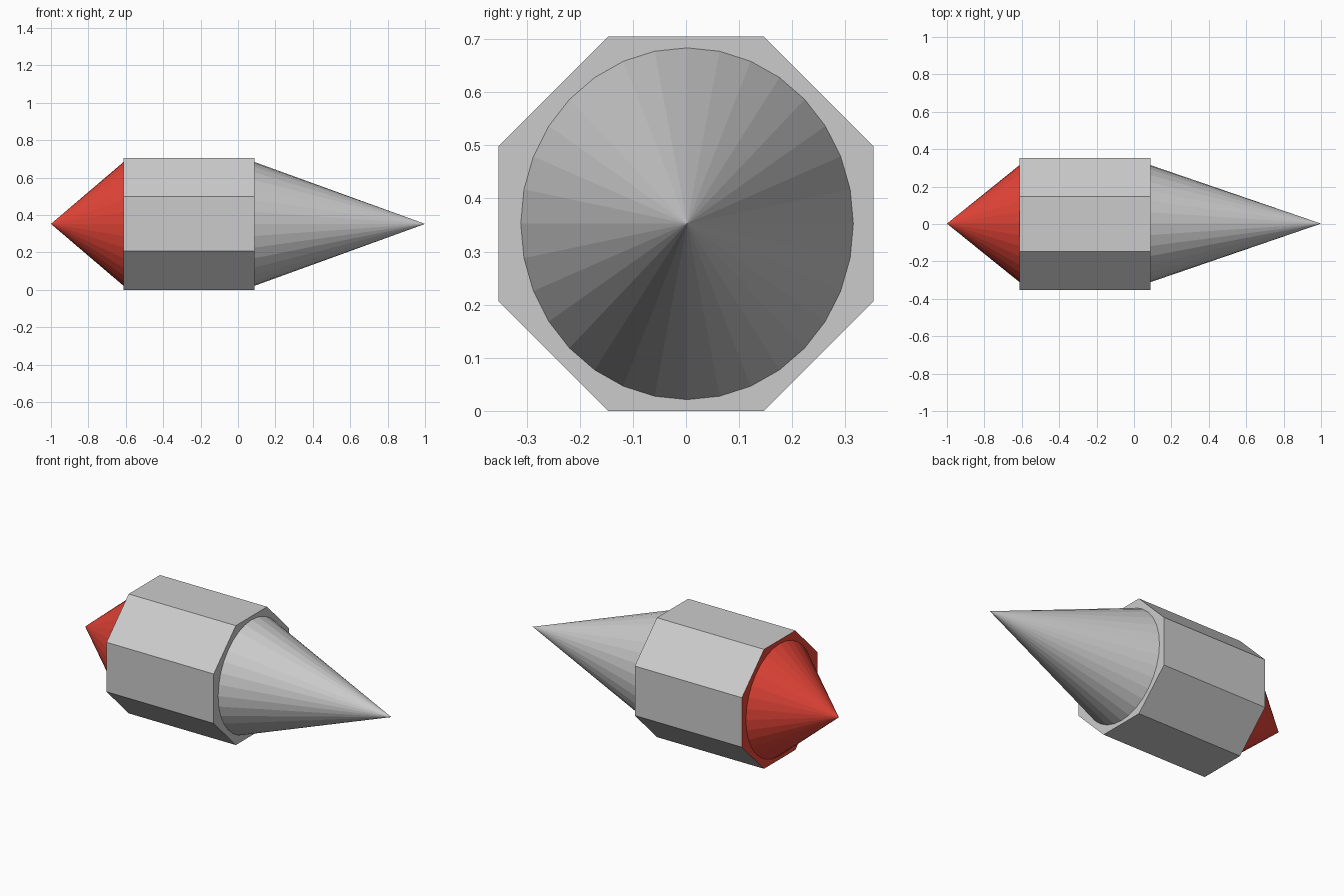
import bpy, bmesh, math
from mathutils import Matrix

if "Cube" in bpy.data.objects:
    bpy.data.objects.remove(bpy.data.objects["Cube"])

MID_Z = 0.3525
X_TAIL, X_NOSE = -0.612, 0.088

red = bpy.data.materials.new("red")
red.diffuse_color = (0.8, 0.06, 0.04, 1)
red.use_nodes = True
red.node_tree.nodes["Principled BSDF"].inputs["Base Color"].default_value = red.diffuse_color
grey = bpy.data.materials.new("grey")
grey.diffuse_color = (0.8, 0.8, 0.8, 1)
grey.use_nodes = True
grey.node_tree.nodes["Principled BSDF"].inputs["Base Color"].default_value = grey.diffuse_color


def frustum(name, sides, r_y, r_z, x_base, x_end, taper, turn, caps, mats, y=0):
    """Flat-faced solid along x, from x_base to x_end, with an elliptical section."""
    bm = bmesh.new()
    n = sides
    angles = [turn + 2 * math.pi * i / n for i in range(n)]
    base = [bm.verts.new((x_base, y + r_y * math.cos(a), MID_Z + r_z * math.sin(a))) for a in angles]
    if taper:
        tip = bm.verts.new((x_end, y, MID_Z))
        for i in range(n):
            bm.faces.new((base[i], base[(i + 1) % n], tip))
    else:
        end = [bm.verts.new((x_end, v.co.y, v.co.z)) for v in base]
        for i in range(n):
            j = (i + 1) % n
            bm.faces.new((base[i], base[j], end[j], end[i]))
        bm.faces.new(end)
    if caps:
        bm.faces.new(base).material_index = len(mats) - 1
    bmesh.ops.recalc_face_normals(bm, faces=bm.faces)
    if not caps and sum(f.normal.x * (x_end - x_base) for f in bm.faces) < 0:
        bmesh.ops.reverse_faces(bm, faces=bm.faces)
    me = bpy.data.meshes.new(name)
    bm.to_mesh(me)
    bm.free()
    for m in mats:
        me.materials.append(m)
    ob = bpy.data.objects.new(name, me)
    bpy.context.collection.objects.link(ob)
    return ob


# octagonal barrel with a red tail face
R = 0.3525 / math.cos(math.pi / 8)
R_Y = R_Z = R
frustum("barrel", 8, R_Y, R_Z, X_TAIL, X_NOSE, False, math.pi / 8, True, [grey, red])

# long grey nose cone and short red tail cone, open where they meet the barrel
frustum("nose_cone", 32, 0.313, 0.331, X_NOSE, 1.0, True, 0, False, [grey], 0.002)
frustum("tail_cone", 32, 0.313, 0.331, X_TAIL, -1.0, True, 0, False, [red], 0.002)
